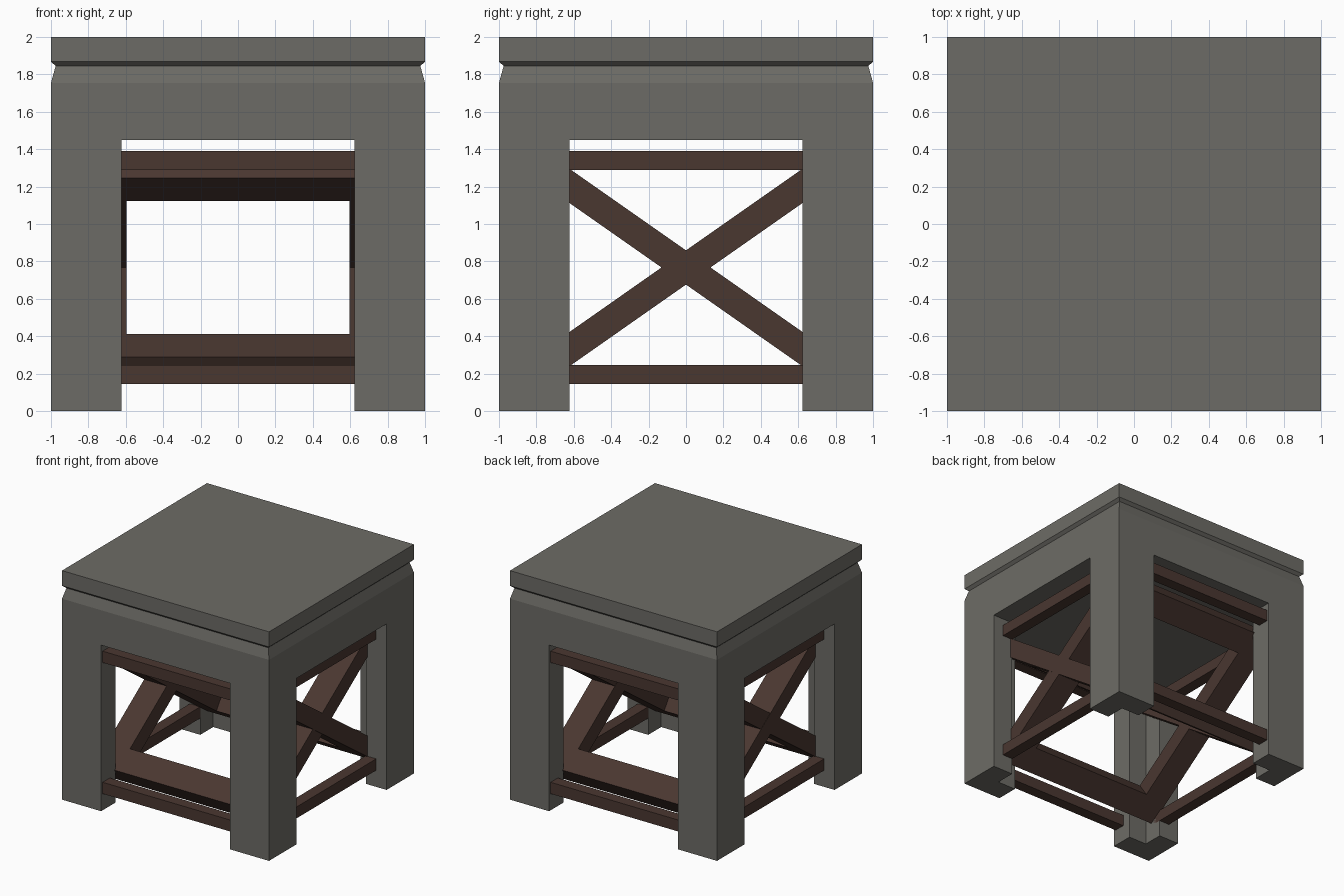
import bpy, bmesh, math
from mathutils import Matrix

if "Cube" in bpy.data.objects:
    bpy.data.objects.remove(bpy.data.objects["Cube"])


def material(name, rgb):
    m = bpy.data.materials.new(name)
    m.diffuse_color = (*rgb, 1)
    m.use_nodes = True
    m.node_tree.nodes["Principled BSDF"].inputs["Base Color"].default_value = m.diffuse_color
    return m


GREY = material("grey stone", (0.152, 0.148, 0.132))
BROWN = material("dark brown wood", (0.068, 0.038, 0.030))


def finish(bm, name, mat):
    bmesh.ops.recalc_face_normals(bm, faces=bm.faces)
    me = bpy.data.meshes.new(name)
    bm.to_mesh(me)
    bm.free()
    me.materials.append(mat)
    ob = bpy.data.objects.new(name, me)
    bpy.context.collection.objects.link(ob)
    return ob


def prism(name, outline, z0, z1, mat):
    bm = bmesh.new()
    f = bm.faces.new([bm.verts.new((x, y, z0)) for x, y in outline])
    ext = bmesh.ops.extrude_face_region(bm, geom=[f])["geom"]
    top = [v for v in ext if isinstance(v, bmesh.types.BMVert)]
    bmesh.ops.translate(bm, verts=top, vec=(0, 0, z1 - z0))
    return finish(bm, name, mat)


def frame(name, outer, inner, z0, z1, mat):
    """Rectangular frame with mitred corners; outer/inner are half sizes."""
    bm = bmesh.new()
    signs = [(-1, -1), (1, -1), (1, 1), (-1, 1)]
    loops = [[bm.verts.new((sx * h[0], sy * h[1], z)) for sx, sy in signs]
             for h, z in ((outer, z0), (outer, z1), (inner, z1), (inner, z0))]
    for k in range(4):
        a, b = loops[k], loops[(k + 1) % 4]
        for i in range(4):
            j = (i + 1) % 4
            bm.faces.new((a[i], a[j], b[j], b[i]))
    return finish(bm, name, mat)


# table top with the grooved edge and apron block
bm = bmesh.new()
rings = []
for r, z in ((1, 1.45), (1, 1.755), (0.975, 1.845), (1, 1.868), (1, 2)):
    rings.append([bm.verts.new((sx * r, sy * r, z))
                  for sx, sy in ((-1, -1), (1, -1), (1, 1), (-1, 1))])
for a, b in zip(rings, rings[1:]):
    for i in range(4):
        j = (i + 1) % 4
        bm.faces.new((a[i], a[j], b[j], b[i]))
bm.faces.new(rings[0])
bm.faces.new(rings[-1])
finish(bm, "table_top", GREY)

# four L-shaped corner legs
L = [(1, 1), (0.622, 1), (0.622, 0.8), (0.8, 0.8), (0.8, 0.622), (1, 0.622)]
for sx, side in ((-1, "left"), (1, "right")):
    for sy, end in ((-1, "front"), (1, "back")):
        prism(f"{end}_{side}_leg", [(x * sx, y * sy) for x, y in L], 0, 1.45, GREY)

# lower and upper level rails
for name, z in (("lower_rails", 0.145), ("upper_rails", 1.29)):
    frame(name, (0.9, 0.98), (0.8, 0.88), z, z + 0.1, BROWN)

# two tilted frames crossing in the middle; the falling one sits slightly
# wider so its face lies in front
for name, sign, grow in (("rising_brace_frame", 1, 0), ("falling_brace_frame", -1, 0.002)):
    ob = frame(name, (0.815 + grow, 0.943), (0.597 - grow, 0.725), -0.075, 0.075, BROWN)
    ob.data.transform(Matrix.Translation((0, 0, 0.7675)) @
                      Matrix.Rotation(sign * math.radians(35), 4, "X"))
